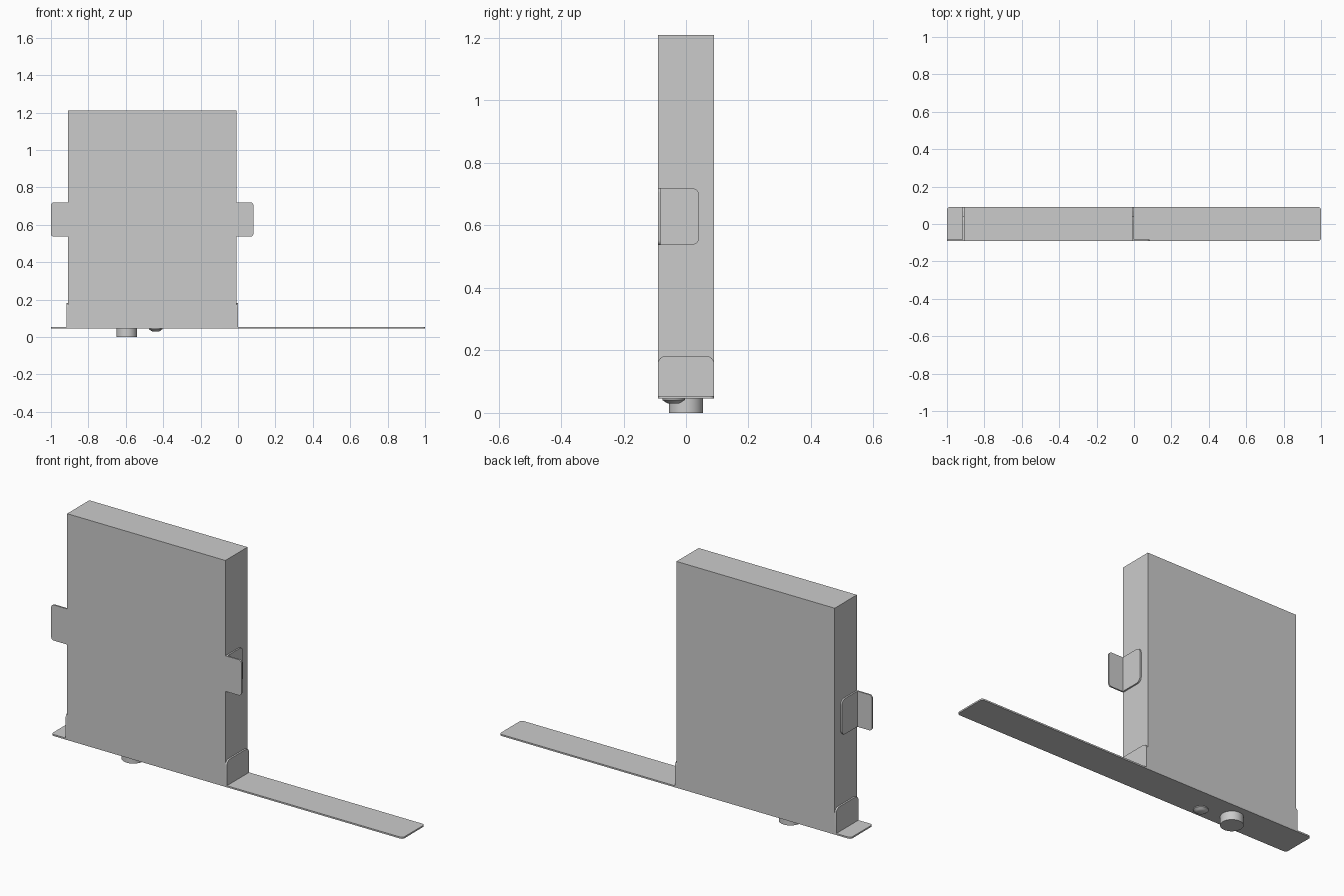
import bpy, bmesh
from math import cos, sin, pi
from mathutils import Vector

if "Cube" in bpy.data.objects:
    bpy.data.objects.remove(bpy.data.objects["Cube"])

T = 0.008               # sheet thickness
CX = -0.459             # centre of the box in x
Z0 = 0.046              # underside of the base strip


def finish(name, bm):
    bmesh.ops.recalc_face_normals(bm, faces=bm.faces)
    mesh = bpy.data.meshes.new(name)
    bm.to_mesh(mesh)
    bm.free()
    ob = bpy.data.objects.new(name, mesh)
    bpy.context.collection.objects.link(ob)
    bpy.context.view_layer.objects.active = ob
    ob.select_set(True)
    bpy.ops.object.shade_smooth_by_angle()
    ob.select_set(False)
    return ob


def plate(name, u0, u1, v0, v1, radii, place, depth):
    """Rounded rectangle (radii from lower left, anticlockwise), extruded."""
    corners = [(u0, v0, 1, 1), (u1, v0, -1, 1), (u1, v1, -1, -1), (u0, v1, 1, -1)]
    pts = []
    for i, ((u, v, su, sv), r) in enumerate(zip(corners, radii)):
        steps = 6 if r else 0
        for k in range(steps + 1):
            a = pi + i * pi / 2 + (k / steps * pi / 2 if steps else 0)
            pts.append((u + su * r + r * cos(a), v + sv * r + r * sin(a)))
    bm = bmesh.new()
    face = bm.faces.new([bm.verts.new(place(*p)) for p in pts])
    new = bmesh.ops.extrude_face_region(bm, geom=[face])["geom"]
    bmesh.ops.translate(bm, vec=Vector(depth),
                        verts=[g for g in new if isinstance(g, bmesh.types.BMVert)])
    return finish(name, bm)


def lathe(name, x, y, profile, n=40):
    bm = bmesh.new()
    rings = [[bm.verts.new((x + r * cos(2 * pi * i / n), y + r * sin(2 * pi * i / n), z))
              for i in range(n)] for r, z in profile]
    for a, b in zip(rings, rings[1:]):
        for i in range(n):
            j = (i + 1) % n
            bm.faces.new((a[i], a[j], b[j], b[i]))
    bm.faces.new(rings[0])
    bm.faces.new(rings[-1])
    return finish(name, bm)


# Tall thin box
plate("box_body", CX - 0.45, CX + 0.45, -0.09, 0.09, (0, 0, 0, 0),
      lambda u, v: (u, v, Z0 + T), (0, 0, 1.21 - Z0 - T))

# Long base strip with rounded ends
plate("base_strip", -1, 1, -0.09, 0.09, (0.015,) * 4,
      lambda u, v: (u, v, Z0), (0, 0, T))

# Upright lips and L-shaped tabs on both sides
for side, s in (("left", -1), ("right", 1)):
    x = CX + s * 0.45
    plate(side + "_base_lip", -0.09, 0.09, Z0 + T, 0.182, (0, 0, 0.025, 0.025),
          lambda u, v: (x, u, v), (s * 0.009, 0, 0))
    plate(side + "_tab_mount", -0.09, 0.042, 0.537, 0.72, (0, 0.025, 0.025, 0),
          lambda u, v: (x, u, v), (s * T, 0, 0))
    plate(side + "_tab_flange", 0, 0.091, 0.537, 0.72, (0, 0.015, 0.015, 0),
          lambda u, v: (x + s * u, -0.09, v), (0, T, 0))

# Round foot and small domed button under the base
lathe("round_foot", -0.595, 0, [(0.055, 0), (0.055, Z0 + 0.002)])
lathe("button", -0.44, -0.04,
      [(0.018, 0.03), (0.026, 0.034), (0.032, 0.039), (0.036, 0.041), (0.036, Z0 + 0.002)])
